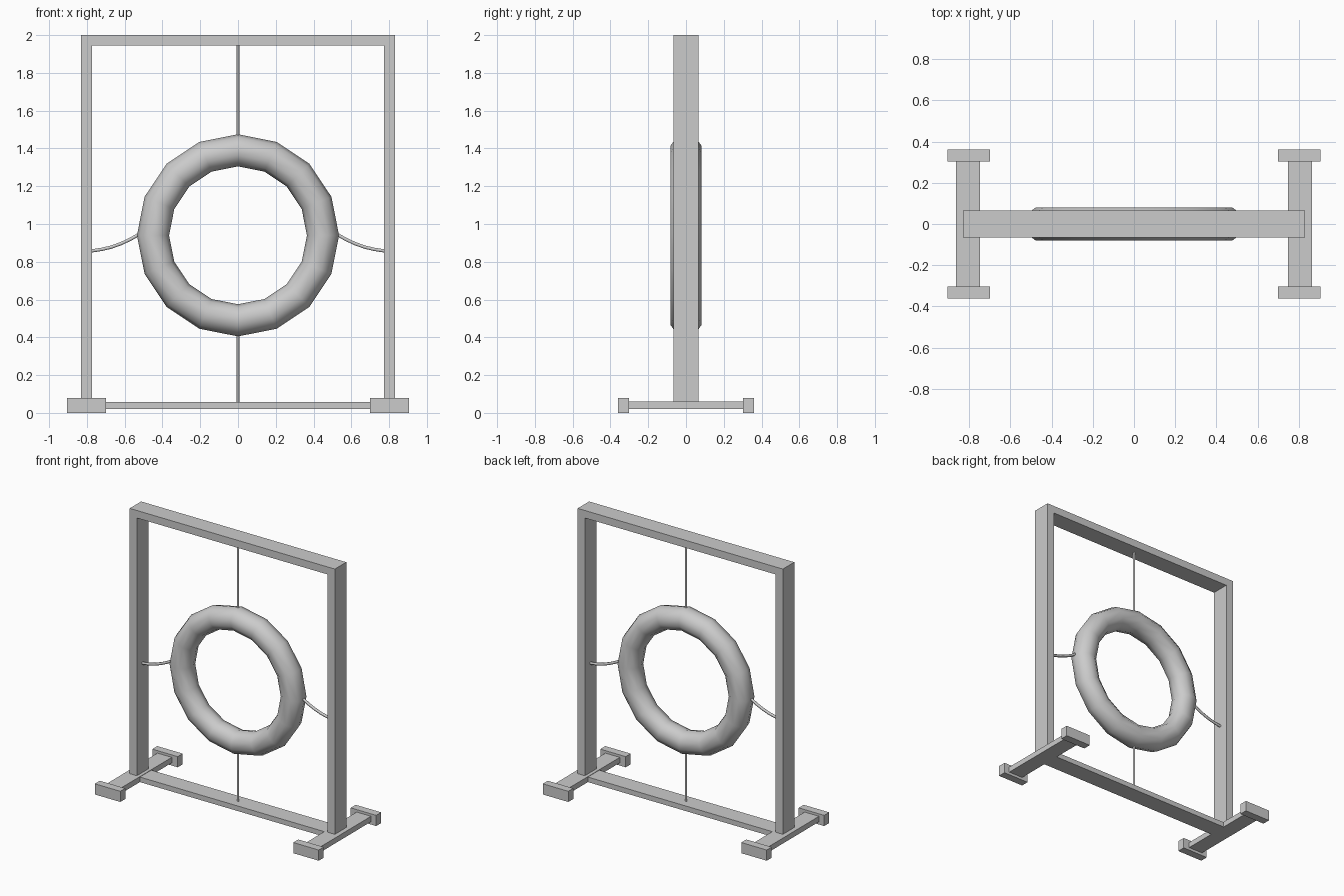
import bpy
from mathutils import Vector

cube = bpy.data.objects.get("Cube")
if cube:
    bpy.data.objects.remove(cube, do_unlink=True)

grey = bpy.data.materials.new("plain_grey")
grey.use_nodes = True
colour = (0.6, 0.6, 0.6, 1)
grey.diffuse_color = colour
grey.node_tree.nodes["Principled BSDF"].inputs["Base Color"].default_value = colour


def box(name, low, high):
    low, high = Vector(low), Vector(high)
    bpy.ops.mesh.primitive_cube_add(size=1, location=(low + high) / 2)
    ob = bpy.context.object
    ob.name = name
    ob.scale = high - low
    bpy.ops.object.transform_apply(location=False, rotation=False, scale=True)
    ob.data.materials.append(grey)


def rope(name, points, radius):
    curve = bpy.data.curves.new(name, "CURVE")
    curve.dimensions = "3D"
    curve.bevel_depth = radius
    curve.bevel_resolution = 1
    curve.use_fill_caps = True
    spline = curve.splines.new("POLY")
    spline.points.add(len(points) - 1)
    for p, (x, z) in zip(spline.points, points):
        p.co = (x, 0, z, 1)
    spline.use_smooth = True
    ob = bpy.data.objects.new(name, curve)
    bpy.context.collection.objects.link(ob)
    ob.data.materials.append(grey)


# Upright frame
depth = 0.066
box("top_beam", (-0.83, -depth, 1.945), (0.83, depth, 2))
box("bottom_beam", (-0.748, -depth, 0.02), (0.748, depth, 0.057))

# Posts, feet and side ropes, one set per side
for side, s in (("left", 1), ("right", -1)):
    def sided(name, x0, x1, y0, y1, z0, z1):
        xs = sorted((s * x0, s * x1))
        box(f"{side}_{name}", (xs[0], y0, z0), (xs[1], y1, z1))

    sided("post", 0.772, 0.83, -depth, depth, 0.057, 1.945)
    sided("foot_bar", 0.748, 0.864, -0.303, 0.303, 0.02, 0.06)
    sided("front_foot_block", 0.7, 0.906, -0.361, -0.303, 0, 0.078)
    sided("back_foot_block", 0.7, 0.906, 0.303, 0.361, 0, 0.078)
    path = [(0.52, 0.948), (0.57, 0.919), (0.62, 0.896),
            (0.67, 0.878), (0.72, 0.866), (0.773, 0.858)]
    rope(f"{side}_rope", [(s * x, z) for x, z in path], 0.01)

# Hanging ring, turned so that it faces the front
bpy.ops.mesh.primitive_torus_add(
    major_radius=0.45, minor_radius=0.085, major_segments=16, minor_segments=10,
    location=(0, 0, 0.94), rotation=(1.5708, 0, 0))
ring = bpy.context.object
ring.name = "ring"
ring.data.materials.append(grey)
bpy.ops.object.shade_smooth()

# Vertical ropes
rope("upper_rope", [(0, 1.46), (0, 1.95)], 0.008)
rope("lower_rope", [(0, 0.05), (0, 0.42)], 0.008)
